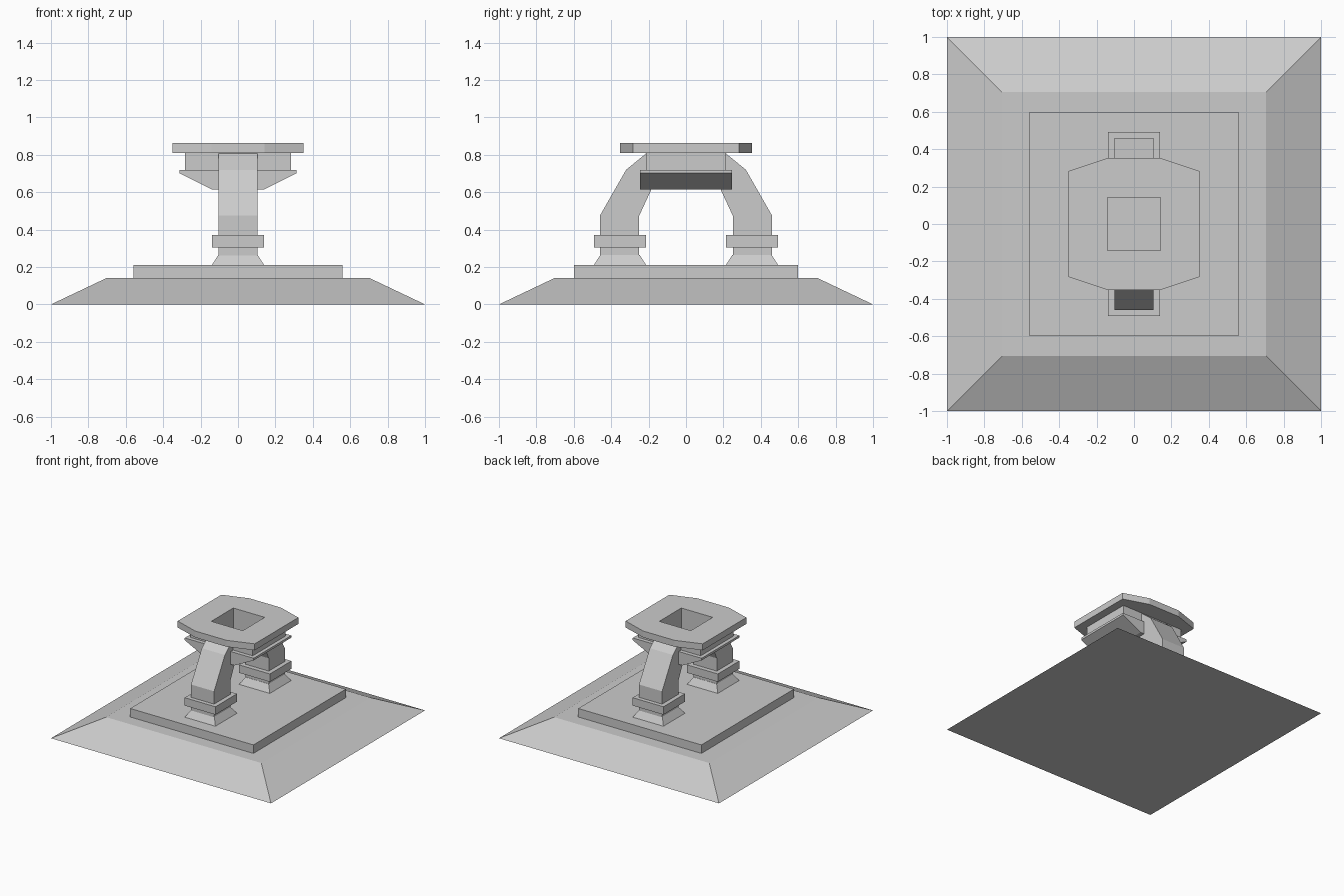
import bpy, bmesh

if "Cube" in bpy.data.objects:
    bpy.data.objects.remove(bpy.data.objects["Cube"])


def loft(name, rings):
    """Closed solid through matching rings of 3D points."""
    bm = bmesh.new()
    loops = [[bm.verts.new(p) for p in ring] for ring in rings]
    n = len(loops[0])
    for a, b in zip(loops, loops[1:]):
        for i in range(n):
            j = (i + 1) % n
            bm.faces.new((a[i], a[j], b[j], b[i]))
    bm.faces.new(loops[0])
    bm.faces.new(loops[-1])
    bmesh.ops.recalc_face_normals(bm, faces=bm.faces)
    mesh = bpy.data.meshes.new(name)
    bm.to_mesh(mesh)
    bm.free()
    ob = bpy.data.objects.new(name, mesh)
    bpy.context.collection.objects.link(ob)
    return ob


def stack(name, levels, cy=0):
    """Rectangular levels given as (half x, half y, z)."""
    return loft(name, [[(-x, cy - y, z), (x, cy - y, z), (x, cy + y, z), (-x, cy + y, z)]
                       for x, y, z in levels])


# Sloped base and plinth
stack("base", [(1, 1, 0), (0.705, 0.705, 0.14)])
stack("plinth", [(0.56, 0.6, 0.14), (0.56, 0.6, 0.21)])

# Two bent legs with flared feet and collars
leg_profile = [(0.46, 0.21), (0.46, 0.475), (0.32, 0.72), (0.21, 0.81),
               (0.15, 0.81), (0.15, 0.70), (0.185, 0.615), (0.25, 0.475), (0.25, 0.21)]
for side, s in (("front", -1), ("back", 1)):
    loft(side + "_leg", [[(x, s * y, z) for y, z in leg_profile] for x in (-0.105, 0.105)])
    stack(side + "_foot", [(0.14, 0.14, 0.21), (0.105, 0.105, 0.265)], s * 0.353)
    stack(side + "_collar", [(0.14, 0.14, 0.305), (0.14, 0.14, 0.37)], s * 0.353)

# Tapered bracket, head block and eight-sided cap
bracket = stack("bracket", [(0.14, 0.245, 0.615), (0.313, 0.245, 0.702), (0.313, 0.245, 0.72)])
block = stack("head_block", [(0.283, 0.213, 0.72), (0.283, 0.213, 0.81)])
outline = [(0.35, -0.283), (0.35, 0.283), (0.143, 0.352), (-0.143, 0.352),
           (-0.35, 0.283), (-0.35, -0.283), (-0.143, -0.352), (0.143, -0.352)]
cap = loft("cap", [[(x, y, z) for x, y in outline] for z in (0.81, 0.863)])

# Square socket cut down through the head
cutter = stack("socket_cutter", [(0.143, 0.143, 0.66), (0.143, 0.143, 1.0)])
cutter.hide_render = True
cutter.hide_viewport = True
for ob in (bracket, block, cap):
    mod = ob.modifiers.new("socket", "BOOLEAN")
    mod.operation = "DIFFERENCE"
    mod.solver = "EXACT"
    mod.object = cutter
